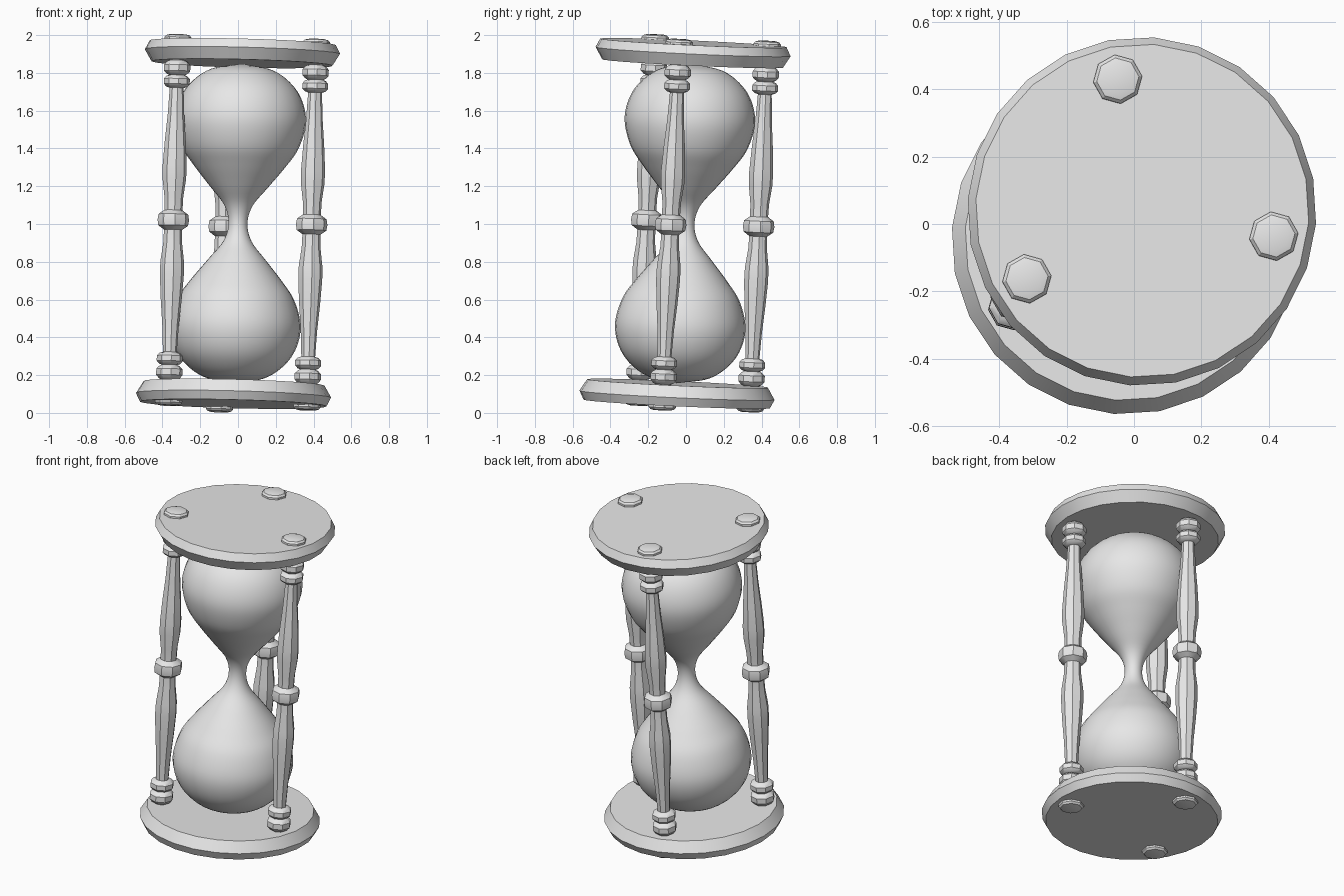
import bpy, bmesh, math
from mathutils import Vector, Matrix

cube = bpy.data.objects.get("Cube")
if cube:
    bpy.data.objects.remove(cube, do_unlink=True)

# One plain grey for the whole hourglass
grey = bpy.data.materials.new("plain_grey")
grey.use_nodes = True
grey.diffuse_color = (0.8, 0.8, 0.8, 1)
grey.node_tree.nodes["Principled BSDF"].inputs["Base Color"].default_value = (0.8, 0.8, 0.8, 1)

# The hourglass leans slightly to its left and back
lean = Vector((0, 0, 1)).rotation_difference(Vector((0.047, 0.085, 1.822)))
frame = Matrix.Translation((0, -0.005, 1.003)) @ lean.to_matrix().to_4x4()


def lathe(name, profile, sides, phase=0, offset=(0, 0, 0), smooth_angle=30):
    """Turn (radius, height) points around z, then place in the leaning frame."""
    bm = bmesh.new()
    rings = []
    for r, z in profile:
        angles = [math.radians(phase) + math.tau * i / sides for i in range(sides)]
        rings.append([bm.verts.new((r * math.cos(a), r * math.sin(a), z)) for a in angles])
    for low, high in zip(rings, rings[1:]):
        for i in range(sides):
            j = (i + 1) % sides
            bm.faces.new((low[i], low[j], high[j], high[i]))
    bm.faces.new(rings[0][::-1])
    bm.faces.new(rings[-1])
    bmesh.ops.recalc_face_normals(bm, faces=bm.faces[:])
    mesh = bpy.data.meshes.new(name)
    bm.to_mesh(mesh)
    bm.free()
    mesh.materials.append(grey)
    obj = bpy.data.objects.new(name, mesh)
    obj.matrix_world = frame @ Matrix.Translation(offset)
    bpy.context.collection.objects.link(obj)
    bpy.ops.object.select_all(action='DESELECT')
    obj.select_set(True)
    bpy.context.view_layer.objects.active = obj
    bpy.ops.object.shade_smooth_by_angle(angle=math.radians(smooth_angle))
    return obj


def mirrored(half):
    """Complete a profile that is given from the middle upwards."""
    return [(r, -z) for r, z in reversed(half) if z > 0] + half


def spline(points, steps=5):
    """Smooth curve through the profile points."""
    pts = [Vector(p) for p in points]
    pts = [2 * pts[0] - pts[1]] + pts + [2 * pts[-1] - pts[-2]]
    out = []
    for a, b, c, d in zip(pts, pts[1:], pts[2:], pts[3:]):
        for k in range(steps):
            t = k / steps
            out.append(tuple(0.5 * (2 * b + (c - a) * t + (2 * a - 5 * b + 4 * c - d) * t * t
                                    + (3 * b - a - 3 * c + d) * t ** 3)))
    return out + [tuple(pts[-2])]


# Top and bottom plates with bevelled rims
plate = [(0.48, 0.848), (0.518, 0.911), (0.495, 0.957)]
lathe("top_plate", plate, 24, phase=-4)
lathe("bottom_plate", [(r, -z) for r, z in plate], 24, phase=-4)

# Double-bulb glass
bulb = [(0.05, 0), (0.075, 0.095), (0.155, 0.195), (0.24, 0.3), (0.308, 0.4),
        (0.345, 0.53), (0.328, 0.645), (0.27, 0.74), (0.165, 0.815), (0.01, 0.845)]
lathe("glass", spline(mirrored(bulb)), 32, smooth_angle=60)

# Turned posts with a middle bead, paired end beads and domed caps
post = [(0.084, 0), (0.079, 0.03), (0.048, 0.052), (0.05, 0.12), (0.063, 0.22), (0.064, 0.29),
        (0.056, 0.42), (0.044, 0.56), (0.037, 0.7),
        (0.055, 0.706), (0.069, 0.72), (0.069, 0.748), (0.055, 0.763), (0.042, 0.768),
        (0.055, 0.775), (0.07, 0.79), (0.07, 0.822), (0.055, 0.84), (0.042, 0.846), (0.042, 0.94),
        (0.073, 0.95), (0.073, 0.968), (0.063, 0.979), (0.045, 0.984)]
spots = {"back_post": (-0.073, 0.39, 0), "right_post": (-0.343, -0.203, 0), "left_post": (0.39, -0.076, 0)}
for name, spot in spots.items():
    lathe(name, mirrored(post), 8, phase=7, offset=spot)
